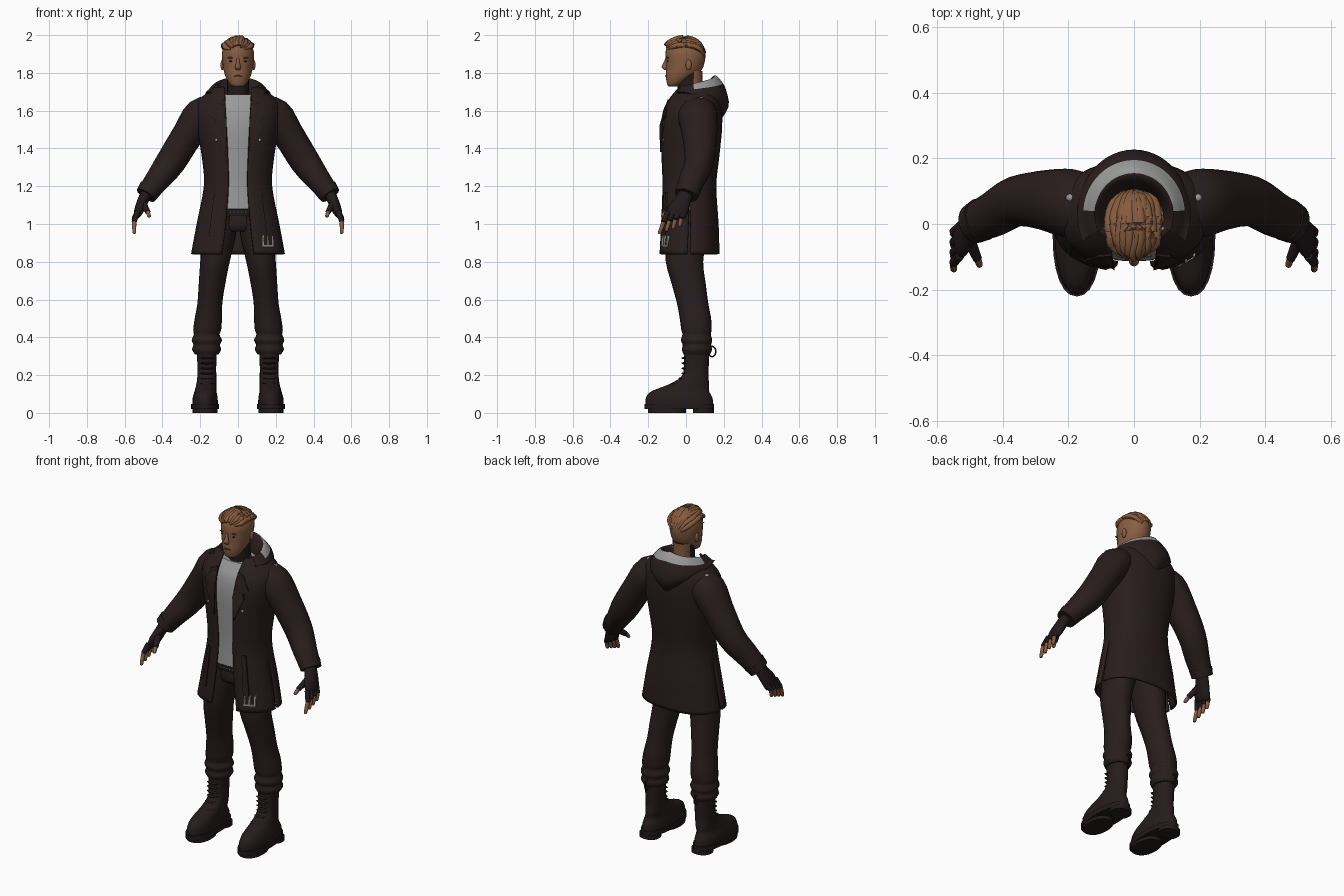
import bpy, bmesh, math, random
from mathutils import Vector, Matrix

random.seed(4)
if "Cube" in bpy.data.objects:
    bpy.data.objects.remove(bpy.data.objects["Cube"])
bpy.ops.object.select_all(action='DESELECT')


def material(name, r, g, b):
    m = bpy.data.materials.new(name)
    m.use_nodes = True
    m.diffuse_color = (r, g, b, 1)
    bsdf = m.node_tree.nodes["Principled BSDF"]
    bsdf.inputs["Base Color"].default_value = (r, g, b, 1)
    bsdf.inputs["Roughness"].default_value = 0.8
    return m


COAT = material("dark brown cloth", .023, .0125, .0125)
TROUSER = material("dark trouser cloth", .022, .0125, .0125)
BOOT = material("black brown leather", .019, .0115, .0115)
SHIRT = material("grey cloth", .32, .32, .32)
SKIN = material("brown skin", .25, .11, .055)
HAIR = material("brown hair", .24, .105, .047)
LIP = material("dark lip brown", .12, .05, .03)
DARK = material("near black", .016, .010, .011)
SIDES = ((1, "left"), (-1, "right"))


def build(name, verts, faces, mats, angle=45):
    me = bpy.data.meshes.new(name)
    me.from_pydata([tuple(v) for v in verts], [], faces)
    bm = bmesh.new()
    bm.from_mesh(me)
    bmesh.ops.recalc_face_normals(bm, faces=bm.faces)
    bm.to_mesh(me)
    bm.free()
    ob = bpy.data.objects.new(name, me)
    bpy.context.collection.objects.link(ob)
    for m in mats:
        me.materials.append(m)
    bpy.context.view_layer.objects.active = ob
    ob.select_set(True)
    bpy.ops.object.shade_smooth_by_angle(angle=math.radians(angle))
    ob.select_set(False)
    return ob


def smooth(rows, k):
    """Pass a smooth curve through rows of numbers, k steps per gap."""
    out = []
    for i in range(len(rows) - 1):
        a, b, c, d = (rows[max(0, min(len(rows) - 1, i + j))] for j in (-1, 0, 1, 2))
        for s in range(k):
            t = s / k
            out.append([q + .5 * t * (r - p + t * (2*p - 5*q + 4*r - w + t * (3*(q - r) + w - p)))
                        for p, q, r, w in zip(a, b, c, d)])
    return out + [list(rows[-1])]


def power(v, p):
    return math.copysign(abs(v) ** p, v)


def tube(name, rows, mat, flat=False, n=20, p=1.0, k=3):
    """Loft rings of (x, y, z, width radius, depth radius)."""
    rows = smooth(rows, k)
    c = [Vector(r[:3]) for r in rows]
    verts, faces = [], []
    for i, r in enumerate(rows):
        t = Vector((0, 0, 1)) if flat else (c[min(i + 1, len(c) - 1)] - c[max(i - 1, 0)]).normalized()
        u = Vector((0, 1, 0))
        u = (u - t * u.dot(t)).normalized()
        v = t.cross(u)
        for j in range(n):
            a = 2 * math.pi * j / n
            verts.append(c[i] + v * r[3] * power(math.sin(a), p) + u * r[4] * power(math.cos(a), p))
    for i in range(len(rows) - 1):
        for j in range(n):
            q = (j + 1) % n
            faces.append((i*n + j, i*n + q, i*n + n + q, i*n + n + j))
    faces += [tuple(range(n)), tuple(range(len(verts) - n, len(verts)))]
    return build(name, verts, faces, [mat])


def ball(name, loc, size, mat):
    bm = bmesh.new()
    bmesh.ops.create_uvsphere(bm, u_segments=14, v_segments=8, radius=1,
                              matrix=Matrix.Translation(loc) @ Matrix.Diagonal((*size, 1)))
    verts, faces = [v.co.copy() for v in bm.verts], [[v.index for v in f.verts] for f in bm.faces]
    bm.free()
    return build(name, verts, faces, [mat])


def flip(rows, s):
    return [(r[0] * s, *r[1:]) for r in rows]


# Coat body: height, half width, front, back, half gap
P = .85
coat_rows = smooth([(.84, .243, -.14, .172, .085), (1.0, .213, -.13, .167, .065), (1.2, .175, -.122, .155, .05),
                    (1.35, .185, -.127, .17, .053), (1.5, .21, -.132, .185, .06), (1.6, .22, -.118, .185, .065),
                    (1.66, .195, -.088, .175, .068), (1.72, .12, -.045, .14, .07)], 5)
verts, faces = [], []
half = math.pi / 2
for z, rx, yf, yb, gap in coat_rows:
    a0 = math.asin((gap / rx) ** (1 / P))
    d = .003 + max(0, 1.1 - z) * .12
    angles = [a0 + (half - d - a0) * i / 9 for i in range(10)]
    back = [half + d + 2 * (half - d) * i / 19 for i in range(20)]
    angles = angles + back + [2 * math.pi - a for a in reversed(angles)]
    for a in angles:
        verts.append((rx * power(math.sin(a), P), (yf + yb) / 2 - (yb - yf) / 2 * power(math.cos(a), P), z))
cols = 40
for i in range(len(coat_rows) - 1):
    for j in range(cols - 1):
        if j in (9, 29) and coat_rows[i][0] < 1.08:
            continue  # side vents
        faces.append((i*cols + j, i*cols + j + 1, (i+1)*cols + j + 1, (i+1)*cols + j))
coat = build("coat_body", verts, faces, [COAT])
shell = coat.modifiers.new("thickness", 'SOLIDIFY')
shell.thickness, shell.offset = .012, 0


def front(x, z):
    """Depth of the coat front at a given place."""
    r = min(coat_rows, key=lambda row: abs(row[0] - z))
    s = min(1, abs(x) / r[1]) ** (1 / P)
    return (r[2] + r[3]) / 2 - (r[3] - r[2]) / 2 * (1 - s * s) ** (P / 2)


def plate(name, outline, mat, out=.014):
    n = len(outline)
    verts = [(x, front(x, z) - o, z) for o in (out, out - .009) for x, z in outline]
    faces = [tuple(range(n)), tuple(range(n, 2 * n))]
    faces += [(i, (i + 1) % n, n + (i + 1) % n, n + i) for i in range(n)]
    return build(name, verts, faces, [mat], 20)


# Shirt follows the coat, slightly inside it
tube("shirt", [(0, (r[2] + r[3]) / 2, r[0], r[1] - .03, (r[3] - r[2]) / 2 - .018)
               for r in coat_rows if 1.07 < r[0] < 1.69], SHIRT, True, 28, P, 1)

# Lapels, pockets, buttons and hem trim
for s, side in SIDES:
    plate(side + "_lapel", [(s*x, z) for x, z in ((.068, 1.66), (.11, 1.64), (.145, 1.57), (.12, 1.55),
                                                  (.125, 1.52), (.065, 1.38), (.06, 1.52))], COAT)
    plate(side + "_pocket", [(s*x, z) for x, z in ((.105, 1.17), (.125, 1.17), (.155, .93), (.125, .93))], COAT)
    ball(side + "_chest_button", (s*.115, front(.115, 1.445) - .01, 1.445), (.008, .005, .008), SHIRT)
    ball(side + "_shoulder_stud", (s*.195, .08, 1.662), (.013, .013, .012), SHIRT)
for i in range(3):
    x = .13 + .025 * i
    plate("hem_strip_%d" % i, [(x, .885), (x + .007, .885), (x + .007, .94), (x, .94)], SHIRT)
plate("hem_bar", [(.13, .88), (.187, .88), (.187, .889), (.13, .889)], SHIRT)

# Hood lying on the back: half width, depth, height, change of height at the sides
profile = smooth([(.13, .14, 1.53, .12), (.17, .195, 1.62, .06), (.168, .185, 1.70, 0), (.155, .165, 1.745, -.03),
                  (.12, .125, 1.787, -.04), (.095, .09, 1.75, -.04), (.08, .07, 1.66, 0)], 3)
n, steps = len(profile), 32
verts, faces = [], []
for i in range(steps + 1):
    a = -2 + 4 * i / steps
    for rx, ry, z, dz in profile:
        verts.append((rx * math.sin(a), .03 + ry * math.cos(a), z + dz * min(1.3, abs(a) / 1.4)))
for i in range(steps):
    faces += [(i*n + j, i*n + j + 1, i*n + n + j + 1, i*n + n + j) for j in range(n - 1)]
hood = build("hood", verts, faces, [COAT, SHIRT], 60)
for f in hood.data.polygons:
    i, j = divmod(f.index, n - 1)
    if 9 <= j < 12 and 4 <= i < steps - 4:
        f.material_index = 1

# Neck with a dark front and sides, and head
neck = tube("neck", [(0, .03, 1.6, .075, .075), (0, .022, 1.68, .06, .066), (0, .02, 1.74, .057, .066),
                     (0, .022, 1.81, .06, .066)], DARK, True)
neck.data.materials.append(SKIN)
for f in neck.data.polygons:
    f.material_index = int(f.center.y > .045)
tube("head", [(0, -.07, 1.728, .025, .022), (0, -.062, 1.74, .043, .038), (0, -.03, 1.78, .066, .077),
              (0, -.01, 1.82, .077, .096), (0, -.003, 1.87, .084, .104), (0, -.003, 1.91, .084, .105),
              (0, -.005, 1.95, .07, .09), (0, -.005, 1.975, .04, .05)], SKIN, True, 28)
tube("nose", [(0, -.1, 1.88, .007, .008), (0, -.108, 1.85, .01, .013), (0, -.112, 1.83, .016, .017),
              (0, -.104, 1.815, .011, .01)], SKIN, True, 12)
ball("mouth", (0, -.106, 1.784), (.024, .005, .004), LIP)
for s, side in SIDES:
    ball(side + "_ear", (s*.083, .014, 1.842), (.01, .016, .028), SKIN)
    ball(side + "_eye", (s*.034, -.095, 1.862), (.013, .004, .005), DARK)
    ball(side + "_eyebrow", (s*.036, -.096, 1.88), (.019, .006, .004), LIP)

# Swept back hair over a low cap
tube("hair_cap", [(0, -.004, 1.938, .076, .099), (0, -.004, 1.965, .06, .08), (0, -.004, 1.987, .02, .03)],
     HAIR, True, 24)
for i in range(11):
    x = -.07 + .014 * i
    drop = (x / .07) ** 2 * .034
    rows = []
    for y, z, r, pinch in ((-.112, 1.947, .006, .5), (-.088, 1.968, .013, .85), (-.04, 1.982, .016, 1),
                           (.02, 1.98, .016, 1), (.07, 1.952, .015, .75), (.097, 1.91, .008, .4)):
        sway = random.uniform(-.007, .007)
        rows.append((x * pinch + sway, y + abs(x) * .3 * (y < -.06) + sway / 2,
                     z - drop * pinch + min(0, sway), r, r))
    tube("hair_strand_%d" % i, rows, HAIR, n=8)

# Sleeves, gloves and fingers
for s, side in SIDES:
    tube(side + "_sleeve", flip([(.11, .055, 1.62, .06, .085), (.19, .062, 1.575, .096, .105),
                                 (.265, .072, 1.475, .083, .093), (.355, .07, 1.33, .079, .077),
                                 (.425, .032, 1.235, .066, .07), (.475, .008, 1.17, .056, .062),
                                 (.487, .002, 1.153, .052, .058)], s), COAT)
    tube(side + "_cuff", flip([(.464, .014, 1.187, .062, .067), (.488, .001, 1.152, .056, .062)], s), COAT, k=1)
    tube(side + "_glove", flip([(.478, .004, 1.175, .032, .036), (.505, -.02, 1.12, .029, .045),
                                (.525, -.045, 1.07, .025, .056), (.536, -.053, 1.04, .015, .05)], s), DARK)
    for i in range(4):
        y, lift = -.096 + .029 * i, .012 * i
        base, mid, tip = (.531, y, 1.065), (.55, y - .022 + .002*i, 1.012 + lift/2), (.549, y - .042 + .006*i, .957 + lift)
        tube("%s_finger_glove_%d" % (side, i), flip([(*base, .015, .015), (*mid, .014, .014)], s), DARK, n=10, k=1)
        tube("%s_fingertip_%d" % (side, i), flip([(*mid, .012, .012), (*tip, .01, .01),
                                                  (tip[0], tip[1] - .002, tip[2] - .008, .004, .004)], s), SKIN, n=10)
    tube(side + "_thumb_glove", flip([(.505, -.04, 1.115, .02, .022), (.477, -.106, 1.063, .014, .015)], s), DARK, n=10, k=1)
    tube(side + "_thumb_tip", flip([(.477, -.106, 1.063, .011, .012), (.471, -.124, 1.043, .01, .01),
                                    (.47, -.129, 1.036, .005, .005)], s), SKIN, n=10)

# Trousers and belt
tube("hips", [(0, .005, .96, .1, .085), (0, .008, .99, .15, .108), (0, .015, 1.075, .15, .112)], TROUSER, True, 28)
tube("belt", [(0, .012, 1.045, .153, .12), (0, .012, 1.078, .153, .12)], DARK, True, 28, k=1)
for i in range(5):
    ball("belt_stud_%d" % i, (-.04 + .02 * i, -.106, 1.062), (.004, .004, .004), SHIRT)
for s, side in SIDES:
    tube(side + "_trouser_leg", flip([
        (.085, 0, 1.04, .08, .11), (.1, 0, .94, .088, .11), (.122, -.008, .8, .078, .099),
        (.138, .015, .68, .07, .09), (.149, .035, .58, .066, .083), (.157, .05, .5, .072, .083),
        (.163, .055, .44, .074, .08), (.166, .056, .415, .068, .075), (.165, .056, .385, .08, .083),
        (.166, .058, .36, .07, .075), (.166, .058, .335, .077, .08), (.166, .058, .31, .062, .07)], s), TROUSER, True, 24)

    # Boots with soles, laces and a pull loop
    tube(side + "_boot", flip([
        (.174, -.035, .04, .068, .18), (.174, -.036, .08, .066, .176), (.172, -.03, .115, .058, .152),
        (.168, .015, .15, .053, .108), (.165, .048, .195, .05, .07), (.165, .055, .26, .05, .066),
        (.166, .056, .34, .055, .067)], s), BOOT, True, 24, .95)
    for part, y, z0, z1, rx, ry in (("sole", -.036, .02, .048, .074, .185), ("heel", .092, 0, .024, .06, .056),
                                    ("forefoot_tread", -.1, 0, .024, .066, .1)):
        tube(side + "_" + part, flip([(.174, y, z0, rx, ry), (.174, y, z1, rx, ry)], s), DARK, True, 24, .9, 1)
    for i in range(6):
        z = .155 + .027 * i
        y = -.022 if i > 1 else -.078 + .04 * i
        ball("%s_lace_%d" % (side, i), (s*.165, y + .012, z), (.036, .014, .006), DARK)
    loop = [(s*.165, .138 + .02 * math.sin(t), .325 + .028 * math.cos(t)) for t in
            (math.pi * 2 * i / 12 for i in range(13))]
    curve = bpy.data.curves.new(side + "_boot_loop", 'CURVE')
    curve.dimensions, curve.bevel_depth = '3D', .004
    spline = curve.splines.new('POLY')
    spline.points.add(len(loop) - 1)
    for pt, co in zip(spline.points, loop):
        pt.co = (*co, 1)
    curve.materials.append(BOOT)
    bpy.context.collection.objects.link(bpy.data.objects.new(side + "_boot_loop", curve))
